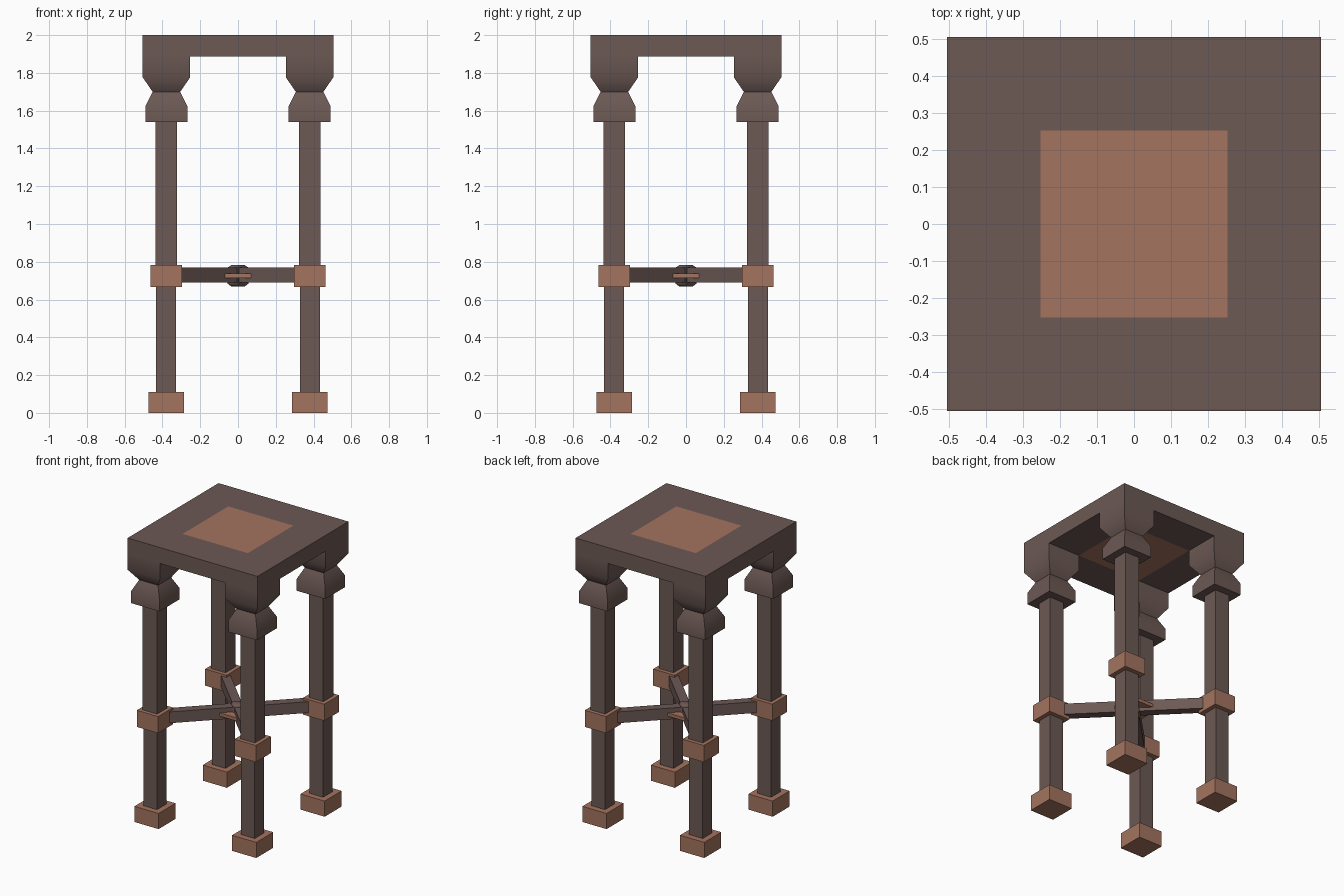
import bpy, bmesh, math

if "Cube" in bpy.data.objects:
    bpy.data.objects.remove(bpy.data.objects["Cube"])


def material(name, rgb):
    m = bpy.data.materials.new(name)
    m.diffuse_color = (*rgb, 1)
    m.use_nodes = True
    m.node_tree.nodes["Principled BSDF"].inputs["Base Color"].default_value = m.diffuse_color
    return m


WOOD = material("dark_wood", (0.15, 0.10, 0.09))
COPPER = material("copper_wood", (0.37, 0.175, 0.115))
LEG = 0.38  # leg centre offset


def square_profile(name, profile, mat, x=0, y=0, turn=0, loop=False):
    """Square rings of (half width, z), bottom to top, bridged into a solid."""
    bm = bmesh.new()
    rings = [[bm.verts.new((sx * h, sy * h, z))
              for sx, sy in ((-1, -1), (1, -1), (1, 1), (-1, 1))]
             for h, z in profile]
    pairs = list(zip(rings, rings[1:]))
    if loop:
        pairs.append((rings[-1], rings[0]))
    else:
        bm.faces.new(rings[0][::-1])
        bm.faces.new(rings[-1])
    for a, b in pairs:
        for i in range(4):
            j = (i + 1) % 4
            bm.faces.new((a[i], a[j], b[j], b[i]))
    bmesh.ops.recalc_face_normals(bm, faces=bm.faces)
    me = bpy.data.meshes.new(name)
    bm.to_mesh(me)
    bm.free()
    me.materials.append(mat)
    me.polygons.foreach_set("use_smooth", [True] * len(me.polygons))
    me.set_sharp_from_angle(angle=math.radians(50))
    ob = bpy.data.objects.new(name, me)
    ob.location = (x, y, 0)
    ob.rotation_euler.z = turn
    bpy.context.collection.objects.link(ob)
    return ob


# Table top: frame with a flush inlaid panel
square_profile("top_frame", [(0.505, 1.888), (0.505, 2.0), (0.253, 2.0), (0.253, 1.888)],
               WOOD, loop=True)
square_profile("top_panel", [(0.253, 1.888), (0.253, 2.0)], COPPER)

# Four legs, each with foot, shafts, collar and shaped capital
for side_y, fb in ((-1, "front"), (1, "back")):
    for side_x, lr in ((-1, "left"), (1, "right")):
        x, y, tag = side_x * LEG, side_y * LEG, f"{fb}_{lr}"
        square_profile(f"{tag}_foot", [(0.094, 0), (0.094, 0.11)], COPPER, x, y)
        square_profile(f"{tag}_lower_leg", [(0.053, 0.11), (0.053, 0.68)], WOOD, x, y)
        square_profile(f"{tag}_collar", [(0.083, 0.667), (0.083, 0.784)], COPPER, x, y)
        square_profile(f"{tag}_upper_leg", [(0.056, 0.77), (0.056, 1.55)], WOOD, x, y)
        capital = [(0.111, 1.541), (0.111, 1.623), (0.073, 1.70),
                   (0.126, 1.777), (0.126, 1.888)]
        square_profile(f"{tag}_capital", capital, WOOD,
                       side_x * 0.379, side_y * 0.379)

# Crossed stretchers between diagonal legs
for i, turn in enumerate((math.pi / 4, -math.pi / 4)):
    bar = square_profile(f"stretcher_{i + 1}", [(0.5, 0.69), (0.5, 0.769)], WOOD, turn=turn)
    for v in bar.data.vertices:
        v.co.y *= 0.06

# Centre plate and hub at the crossing
square_profile("centre_plate", [(0.11, 0.714), (0.11, 0.737)], COPPER)
square_profile("centre_hub", [(0.024, 0.668), (0.039, 0.684), (0.039, 0.769), (0.024, 0.783)],
               WOOD, turn=math.pi / 4)
